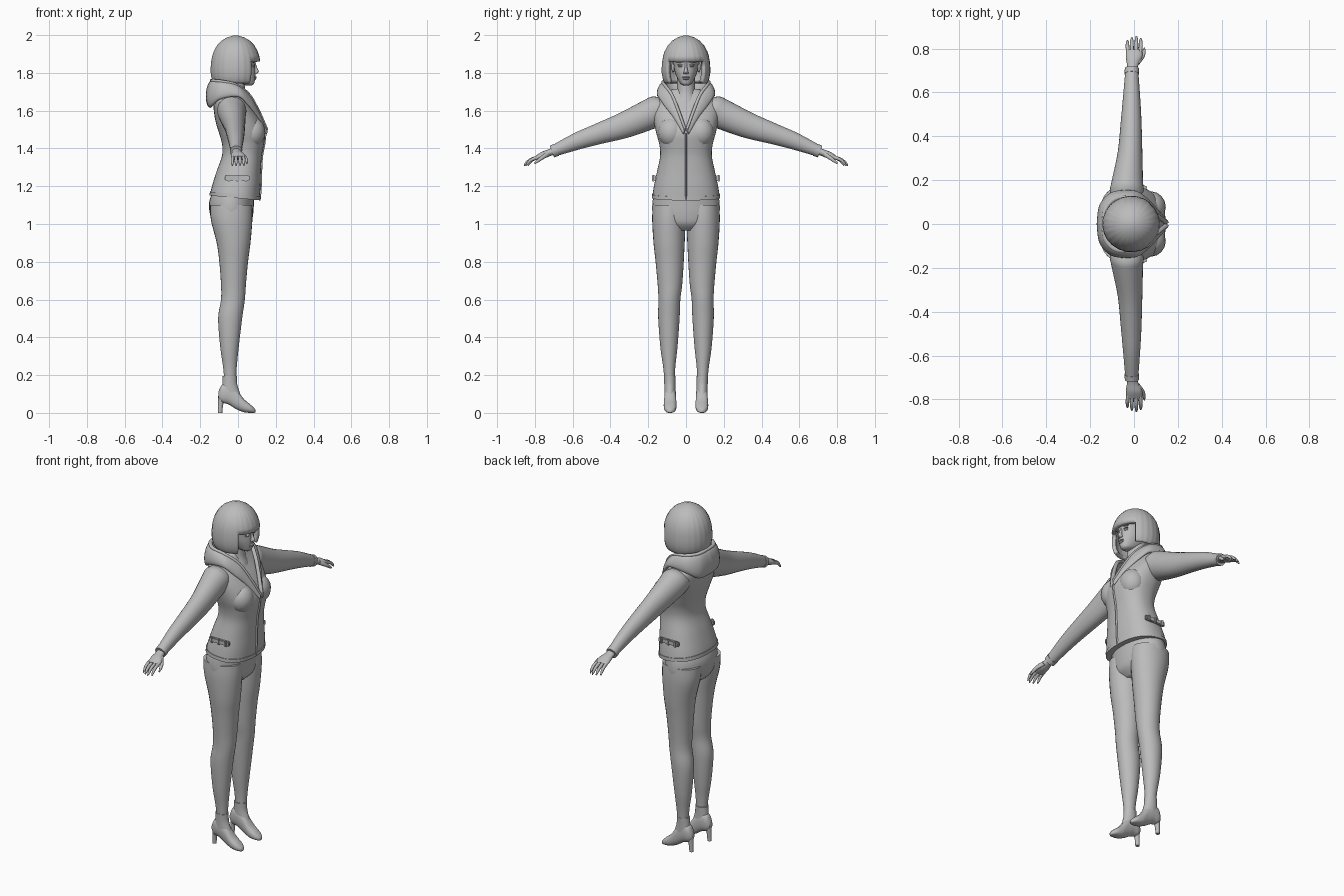
import bpy, bmesh
from math import sin, cos, pi, radians
from mathutils import Vector, Matrix

if "Cube" in bpy.data.objects:
    bpy.data.objects.remove(bpy.data.objects["Cube"])

grey = bpy.data.materials.new("plain_grey")
grey.use_nodes = True
grey.diffuse_color = (0.5, 0.5, 0.5, 1)
grey.node_tree.nodes["Principled BSDF"].inputs["Base Color"].default_value = (0.5, 0.5, 0.5, 1)


def finish(name, bm, mirror=False, angle=50):
    bmesh.ops.recalc_face_normals(bm, faces=bm.faces)
    mesh = bpy.data.meshes.new(name)
    bm.to_mesh(mesh)
    bm.free()
    mesh.materials.append(grey)
    ob = bpy.data.objects.new(name, mesh)
    bpy.context.collection.objects.link(ob)
    bpy.ops.object.select_all(action='DESELECT')
    ob.select_set(True)
    bpy.context.view_layer.objects.active = ob
    bpy.ops.object.shade_smooth_by_angle(angle=radians(angle))
    if mirror:
        mod = ob.modifiers.new("both_sides", 'MIRROR')
        mod.use_axis = (False, True, False)
        mod.use_mirror_merge = False
    return ob


def spline(a, b, c, d, t):
    return 0.5 * (2 * b + (c - a) * t + (2 * a - 5 * b + 4 * c - d) * t * t
                  + (3 * b - a - 3 * c + d) * t ** 3)


def loft(name, stations, mirror=False, sides=28, power=1.0, steps=5):
    """Smooth skin through sections given as (centre, axis, axis)."""
    s = [[Vector(v) for v in st] for st in stations]
    s = [s[0]] + s + [s[-1]]
    rows = []
    for i in range(1, len(s) - 2):
        for k in range(steps):
            rows.append([spline(s[i - 1][j], s[i][j], s[i + 1][j], s[i + 2][j], k / steps)
                         for j in range(3)])
    rows.append(s[-1])
    bm = bmesh.new()
    rings = []
    for c, u, v in rows:
        ring = []
        for k in range(sides):
            a, b = cos(2 * pi * k / sides), sin(2 * pi * k / sides)
            a = abs(a) ** power * (1 if a > 0 else -1)
            b = abs(b) ** power * (1 if b > 0 else -1)
            ring.append(bm.verts.new(c + u * a + v * b))
        rings.append(ring)
    for r, q in zip(rings, rings[1:]):
        for k in range(sides):
            m = (k + 1) % sides
            bm.faces.new((r[k], r[m], q[m], q[k]))
    bm.faces.new(rings[0])
    bm.faces.new(rings[-1])
    return finish(name, bm, mirror)


def slab(z, x0, x1, y0, y1, tilt=0):
    """Horizontal section from its bounds."""
    return (((x0 + x1) / 2, (y0 + y1) / 2, z), ((x1 - x0) / 2, 0, -tilt), (0, (y1 - y0) / 2, 0))


def wide(z, x0, x1, y, tilt=0):
    return slab(z, x0, x1, -y, y, tilt)


def limb(x, y, z, rx, rz):
    """Section across the sloping arm."""
    return ((x, y, z), (rx, 0, 0), (0, 0.35 * rz, 0.93 * rz))


def ball(name, loc, size, mirror=False):
    bm = bmesh.new()
    bmesh.ops.create_uvsphere(bm, u_segments=16, v_segments=10, radius=1,
                              matrix=Matrix.Translation(loc) @ Matrix.Diagonal((*size, 1)))
    return finish(name, bm, mirror)


def box(name, loc, size, mirror=False):
    bm = bmesh.new()
    bmesh.ops.create_cube(bm, size=1, matrix=Matrix.Translation(loc) @ Matrix.Diagonal((*size, 1)))
    bmesh.ops.bevel(bm, geom=bm.edges[:], offset=min(size) * 0.2, segments=2, affect='EDGES')
    return finish(name, bm, mirror, 30)


# Trousers
loft("hips", [wide(1.2, -.12, .09, .16), wide(1.12, -.152, .085, .177), wide(1.05, -.148, .08, .176),
              wide(1.0, -.125, .068, .15), wide(.965, -.08, .035, .08)])
loft("leg", [slab(1.1, -.148, .075, .002, .176), slab(1.02, -.143, .076, .002, .179),
             slab(.9, -.113, .066, .007, .172), slab(.8, -.099, .053, .012, .161),
             slab(.68, -.09, .042, .02, .15), slab(.6, -.09, .036, .03, .146),
             slab(.5, -.105, .022, .034, .147), slab(.35, -.094, .004, .045, .136),
             slab(.25, -.08, -.006, .056, .122), slab(.185, -.073, -.01, .06, .115)], mirror=True)

# Heeled ankle boots
loft("boot_shaft", [slab(.195, -.081, -.006, .055, .117), slab(.15, -.083, -.004, .056, .115),
                    slab(.1, -.09, .012, .056, .114)], mirror=True)
foot = [(-.104, .075, .11, .014), (-.085, .055, .15, .027), (-.05, .045, .16, .03), (-.01, .02, .128, .031),
        (.03, .004, .075, .034), (.065, 0, .045, .03), (.085, 0, .026, .018), (.092, .003, .016, .006)]
loft("boot_foot", [((x, .084, (a + b) / 2), (0, w, 0), (0, 0, (b - a) / 2)) for x, a, b, w in foot],
     mirror=True, power=.85)
loft("boot_heel", [slab(.09, -.105, -.055, .064, .104), slab(.05, -.106, -.077, .07, .098),
                   slab(0, -.106, -.083, .073, .095)], mirror=True, sides=16)

# Jacket body
body = [(1.145, -.148, .115, .178, .013), (1.2, -.138, .119, .17), (1.28, -.113, .121, .153),
        (1.36, -.085, .126, .137), (1.42, -.084, .137, .141), (1.48, -.1, .144, .157),
        (1.54, -.118, .124, .17), (1.6, -.128, .088, .178), (1.65, -.128, .052, .168),
        (1.685, -.11, .03, .125), (1.715, -.085, .015, .07)]
loft("jacket_body", [wide(*r) for r in body], sides=48, power=.85)
loft("jacket_hem", [wide(1.138, -.151, .118, .181, .013), wide(1.158, -.149, .119, .18, .013)],
     sides=48, power=.85)
ball("jacket_bust", (.077, .077, 1.485), (.068, .072, .08), mirror=True)
loft("front_zip", [slab(z, x - .012, x + .007, -.005, .005) for z, _, x, *_ in
                   [(1.13, 0, .113)] + [r for r in body if r[0] < 1.5]], sides=8)

# Side pocket flaps with straps
box("pocket_flap", (-.005, .166, 1.243), (.13, .016, .026), mirror=True)
for i in range(3):
    box(f"pocket_strap_{i + 1}", (-.05 + i * .045, .173, 1.243), (.014, .014, .034), mirror=True)

# Hood draped round the neck and running down to the neckline
hood = [((.15, .004, 1.5), (.151, .014, 1.475)), ((.105, .04, 1.6), (.102, .068, 1.565)),
        ((.055, .075, 1.685), (.055, .118, 1.63)), ((-.01, .112, 1.735), (0, .148, 1.675)),
        ((-.08, .117, 1.753), (-.095, .136, 1.66)), ((-.128, .072, 1.758), (-.14, .085, 1.622)),
        ((-.138, 0, 1.76), (-.148, 0, 1.615))]
tops = [Vector(a) for a, b in hood]
lows = [Vector(b) for a, b in hood]
mids = [(a + b) / 2 for a, b in zip(tops, lows)]
sections = []
for i, c in enumerate(mids):
    along = mids[min(i + 1, len(mids) - 1)] - mids[max(i - 1, 0)]
    if i == len(mids) - 1:
        along = Vector((0, -1, 0))
    u = (tops[i] - lows[i]) / 2
    sections.append((c, u, along.cross(u).normalized() * (.006 + .0035 * i)))
loft("hood", sections, mirror=True, steps=8)
# Raised rolled rim of the hood
loft("hood_rim", [(t, u.normalized() * .009, v.normalized() * .011)
                  for t, (c, u, v) in zip(tops, sections)], mirror=True, sides=12, steps=8)

# Sleeves, cuffs and hands
loft("sleeve", [limb(-.035, .1, 1.605, .07, .066), limb(-.033, .15, 1.6, .077, .08),
                limb(-.03, .2, 1.578, .071, .08), limb(-.018, .33, 1.522, .056, .069),
                limb(-.013, .47, 1.475, .047, .055), limb(-.011, .58, 1.437, .039, .045),
                limb(-.01, .705, 1.385, .029, .03)], mirror=True)
loft("cuff", [limb(-.01, .685, 1.393, .033, .034), limb(-.01, .71, 1.383, .032, .033)], mirror=True)
loft("palm", [limb(-.008, .69, 1.39, .024, .021), limb(-.006, .725, 1.377, .026, .018),
              limb(0, .76, 1.363, .037, .019), limb(.001, .792, 1.349, .036, .012)], mirror=True)
for i, (x, reach) in enumerate([(-.027, .05), (-.009, .064), (.01, .07), (.028, .06)]):
    loft(f"finger_{i + 1}", [limb(x, .78, 1.354, .009, .01), limb(x * 1.1, .785 + reach * .5, 1.342, .0085, .009),
                             limb(x * 1.1, .785 + reach * .85, 1.324, .007, .008),
                             limb(x * 1.1, .787 + reach, 1.31, .003, .004)], mirror=True, sides=10)
loft("thumb", [limb(.014, .73, 1.372, .012, .014), limb(.036, .76, 1.352, .011, .011),
               limb(.045, .785, 1.334, .008, .009), limb(.047, .803, 1.321, .003, .004)],
     mirror=True, sides=10)

# Neck and head
loft("neck", [wide(1.56, -.08, .085, .09), wide(1.64, -.085, .058, .075), wide(1.69, -.075, .04, .052),
              wide(1.74, -.07, .035, .047), wide(1.8, -.07, .03, .047)])
loft("head", [wide(1.733, .042, .072, .012), wide(1.742, .01, .084, .028), wide(1.765, -.04, .09, .043),
              wide(1.8, -.075, .092, .058), wide(1.84, -.085, .091, .065), wide(1.89, -.09, .098, .069),
              wide(1.94, -.08, .08, .065), wide(1.97, -.045, .04, .03)], power=.92)
loft("nose", [slab(1.795, .082, .098, -.013, .013), slab(1.806, .082, .11, -.012, .012),
              slab(1.825, .082, .102, -.007, .007), slab(1.85, .08, .094, -.006, .006)], sides=14)
ball("upper_lip", (.09, 0, 1.777), (.009, .02, .005))
ball("lower_lip", (.088, 0, 1.769), (.009, .017, .006))
ball("eye", (.08, .029, 1.836), (.01, .013, .006), mirror=True)
ball("eyelid", (.082, .03, 1.843), (.009, .016, .003), mirror=True)
ball("eyebrow", (.083, .031, 1.857), (.01, .019, .003), mirror=True)
ball("ear", (-.005, .068, 1.83), (.017, .009, .028), mirror=True)

# Bobbed hair with a fringe: a dome cut open in front of the face
levels = [(1.997, .12), (1.988, .34), (1.97, .57), (1.945, .75), (1.915, .875), (1.89, .94),
          (1.862, .98), (1.83, 1), (1.8, 1), (1.775, .97), (1.755, .92), (1.745, .87)]
count = 96
bm = bmesh.new()
crown = bm.verts.new((-.012, 0, 1.998))
rings = []
for z, r in levels:
    ring = []
    for k in range(count):
        a = 2 * pi * (k + .5) / count
        q = r * (1 + .006 * sin(a * 24))
        ring.append(bm.verts.new((-.012 + .132 * q * cos(a), .128 * q * sin(a), z)))
    rings.append(ring)
for k in range(count):
    m = (k + 1) % count
    bm.faces.new((crown, rings[0][k], rings[0][m]))
    turn = abs((k + 1) * 360 / count - 360 * (k + 1 > count / 2))
    for i in range(len(rings) - 1):
        if levels[i][0] < 1.87 and turn < 52:
            continue
        bm.faces.new((rings[i][k], rings[i + 1][k], rings[i + 1][m], rings[i][m]))
bmesh.ops.delete(bm, geom=[v for v in bm.verts if not v.link_faces], context='VERTS')
hair = finish("bobbed_hair", bm)
solid = hair.modifiers.new("thickness", 'SOLIDIFY')
solid.thickness = .022
solid.offset = -1
